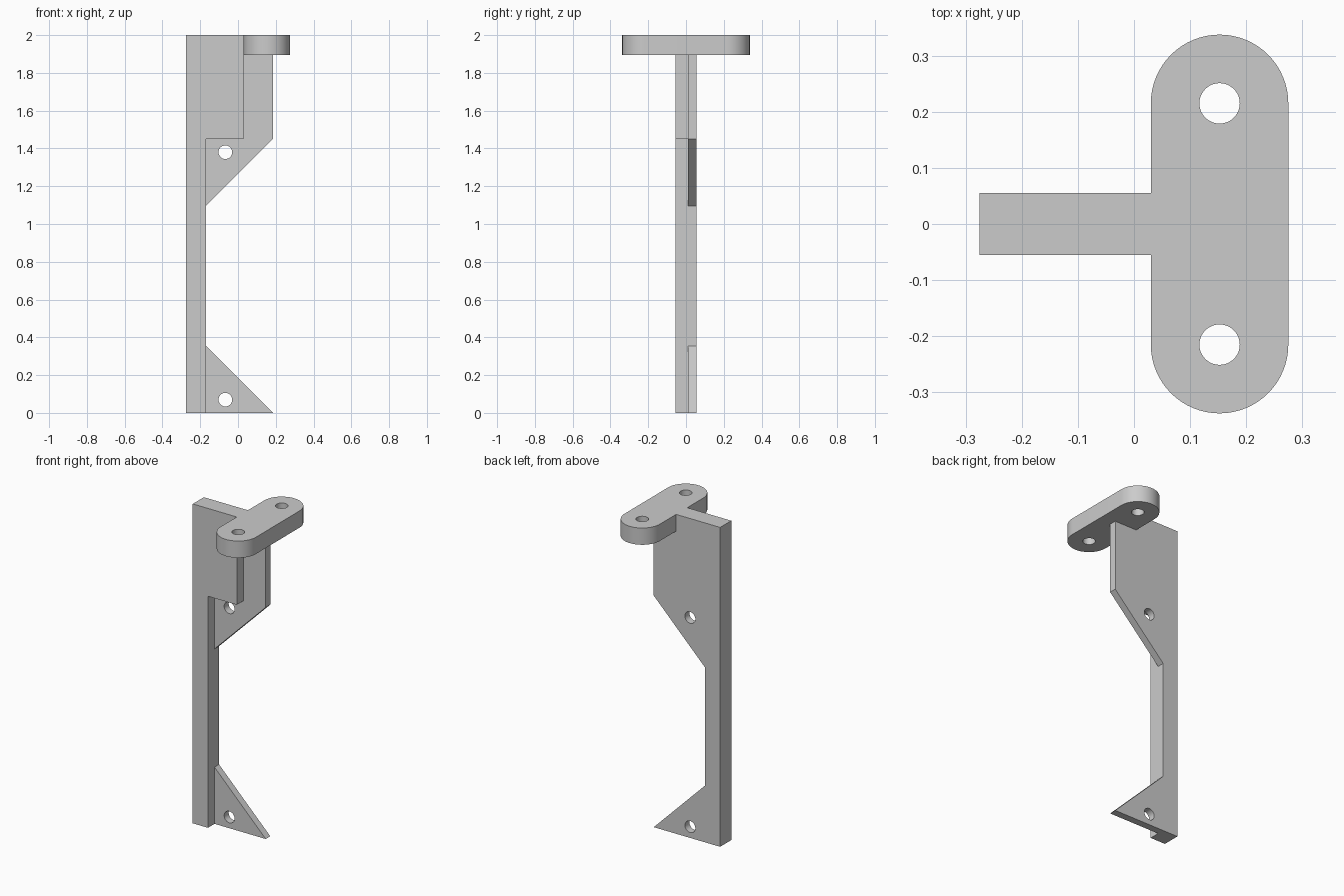
import bpy
import bmesh
import math
from mathutils import Matrix, Vector

cube = bpy.data.objects.get("Cube")
if cube:
    bpy.data.objects.remove(cube, do_unlink=True)

# Single grey finish
grey = bpy.data.materials.new("plain grey")
grey.use_nodes = True
colour = (0.6, 0.6, 0.6, 1)
grey.diffuse_color = colour
grey.node_tree.nodes["Principled BSDF"].inputs["Base Color"].default_value = colour

# Main dimensions
LEFT, POST, STEP, GUSSET, RIGHT = -0.275, -0.17, 0.03, 0.185, 0.275
FRONT, SHEET, BACK = -0.055, 0.01, 0.055
TOP, PLATE_Z = 2.0, 1.895
HOLE_R = 0.036
HOLE_Y = 0.215


def prism(name, points, start, offset):
    """Extrude a closed 3D outline along an offset vector."""
    bm = bmesh.new()
    face = bm.faces.new([bm.verts.new(p) for p in points])
    result = bmesh.ops.extrude_face_region(bm, geom=[face])
    moved = [v for v in result["geom"] if isinstance(v, bmesh.types.BMVert)]
    bmesh.ops.translate(bm, verts=moved, vec=offset)
    bmesh.ops.translate(bm, verts=bm.verts, vec=start)
    bmesh.ops.recalc_face_normals(bm, faces=bm.faces)
    mesh = bpy.data.meshes.new(name)
    bm.to_mesh(mesh)
    bm.free()
    mesh.materials.append(grey)
    obj = bpy.data.objects.new(name, mesh)
    bpy.context.collection.objects.link(obj)
    return obj


def upright(name, outline, y0, y1):
    """Prism with an x-z outline between two y positions."""
    return prism(name, [(x, 0, z) for x, z in outline],
                 Vector((0, y0, 0)), Vector((0, y1 - y0, 0)))


def drill(name, centre, rotation):
    """Hidden cylinder used to cut a screw hole."""
    bm = bmesh.new()
    bmesh.ops.create_cone(bm, cap_ends=True, segments=48, radius1=HOLE_R,
                          radius2=HOLE_R, depth=0.4,
                          matrix=Matrix.Translation(centre) @ rotation)
    mesh = bpy.data.meshes.new(name)
    bm.to_mesh(mesh)
    bm.free()
    mesh.materials.append(grey)
    obj = bpy.data.objects.new(name, mesh)
    bpy.context.collection.objects.link(obj)
    obj.hide_render = True
    return obj


def combine(target, other, operation):
    """Apply a boolean and discard the second solid."""
    mod = target.modifiers.new(operation.lower(), "BOOLEAN")
    mod.operation, mod.solver, mod.object = operation, "EXACT", other
    bpy.context.view_layer.objects.active = target
    bpy.ops.object.modifier_apply(modifier=mod.name)
    bpy.data.objects.remove(other, do_unlink=True)


# Rear sheet: post back plus upper and lower gussets
bracket = upright("mounting_bracket", [
    (LEFT, 0), (GUSSET, 0), (POST, 0.355), (POST, 1.095), (GUSSET, 1.45),
    (GUSSET, 1.95), (STEP, 1.95), (STEP, TOP), (LEFT, TOP)], SHEET, BACK)

# Thick post with the widened head
post = upright("post", [
    (LEFT, 0), (POST, 0), (POST, 1.45), (STEP, 1.45), (STEP, TOP),
    (LEFT, TOP)], FRONT, SHEET)
combine(bracket, post, "UNION")

# Rounded top plate
radius = (RIGHT - STEP) / 2
mid = (RIGHT + STEP) / 2
capsule = []
for side in (1, -1):
    for i in range(33):
        a = math.pi * i / 32
        capsule.append((mid + side * radius * math.cos(a),
                        side * (HOLE_Y + radius * math.sin(a)), 0))
plate = prism("top_plate", capsule, Vector((0, 0, PLATE_Z)),
              Vector((0, 0, TOP - PLATE_Z)))
combine(bracket, plate, "UNION")

# Screw holes through the plate and the gussets
for y in (-HOLE_Y, HOLE_Y):
    combine(bracket, drill("plate_hole", (mid, y, 1.95), Matrix()), "DIFFERENCE")
for z in (0.07, 1.38):
    combine(bracket, drill("gusset_hole", (-0.067, 0, z),
                           Matrix.Rotation(math.pi / 2, 4, "X")), "DIFFERENCE")

# Smooth rounded walls, keep edges crisp
for obj in bpy.context.selected_objects:
    obj.select_set(False)
bracket.select_set(True)
bpy.context.view_layer.objects.active = bracket
bpy.ops.object.shade_smooth_by_angle(angle=math.radians(30))
